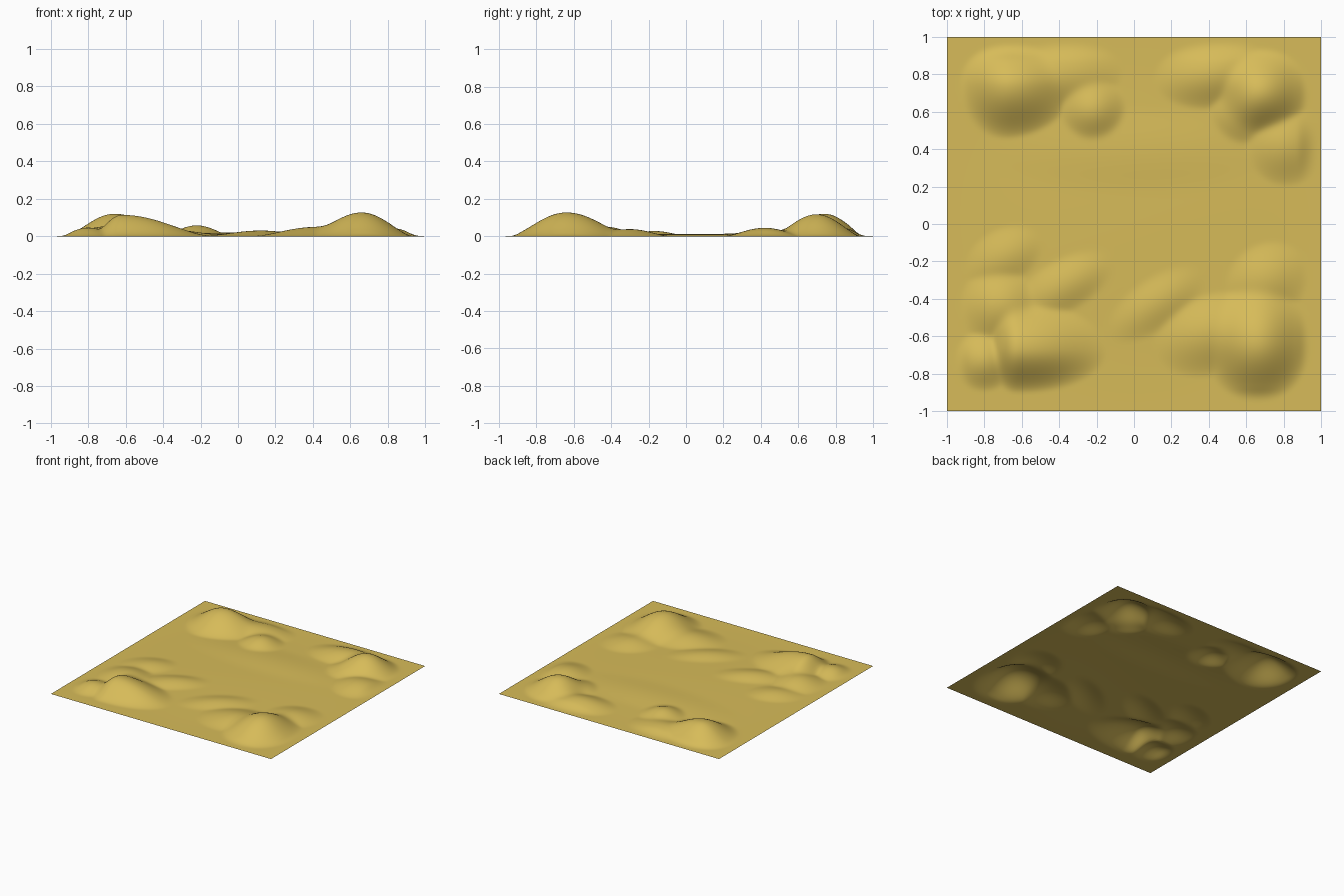
import bpy, bmesh, math

N = 140  # grid resolution

# corner dunes: x, y, height, reach left, right, front, back
CORNERS = [
    (-0.62, -0.67, 0.114, 0.17, 0.50, 0.24, 0.29),
    (0.66, -0.64, 0.127, 0.30, 0.29, 0.32, 0.36),
    (-0.66, 0.74, 0.120, 0.28, 0.36, 0.30, 0.24),
    (0.67, 0.70, 0.117, 0.25, 0.27, 0.25, 0.25),
]
# round mounds: x, y, height, radius
MOUNDS = [
    (-0.80, -0.73, 0.046, 0.17),
    (-0.71, -0.44, 0.052, 0.23),
    (-0.22, 0.61, 0.058, 0.20),
    (0.80, 0.42, 0.045, 0.23),
    (0.58, 0.60, 0.045, 0.20),
]
# long low ridges: x, y, height, half length, half width, turn in degrees
RIDGES = [
    (0.42, 0.80, 0.050, 0.34, 0.20, 10),
    (0.42, -0.58, 0.050, 0.36, 0.24, 15),
    (0.12, -0.42, 0.030, 0.36, 0.17, 35),
    (-0.36, -0.32, 0.034, 0.34, 0.17, 30),
    (0.70, -0.30, 0.038, 0.25, 0.22, 30),
    (-0.68, -0.17, 0.028, 0.25, 0.17, 30),
    (-0.36, 0.80, 0.040, 0.32, 0.20, 0),
    (0.0, 0.38, 0.018, 0.85, 0.30, 0),
    (0.0, 0.0, 0.013, 0.95, 0.95, 0),
]

DUNES = [(*c, 0) for c in CORNERS]
DUNES += [(x, y, h, r, r, r, r, 0) for x, y, h, r in MOUNDS]
DUNES += [(x, y, h, a, a, b, b, t) for x, y, h, a, b, t in RIDGES]


def smooth(t):
    t = max(0.0, min(1.0, t))
    return t * t * (3 - 2 * t)


def height(x, y):
    total = 0.0
    for cx, cy, h, left, right, front, back, turn in DUNES:
        c, s = math.cos(math.radians(turn)), math.sin(math.radians(turn))
        u, v = (x - cx) * c + (y - cy) * s, (y - cy) * c - (x - cx) * s
        d = (u / (right if u > 0 else left)) ** 2 + (v / (back if v > 0 else front)) ** 2
        if d < 1:
            total += (h * (1 - d) ** 2) ** 2.5   # soft maximum of all dunes
    # fade to a flat border
    return total ** 0.4 * smooth((1 - max(abs(x), abs(y))) / 0.13)


# sand sheet
bm = bmesh.new()
bmesh.ops.create_grid(bm, x_segments=N, y_segments=N, size=1.0)
for v in bm.verts:
    v.co.z = height(v.co.x, v.co.y)
for f in bm.faces:
    f.smooth = True
mesh = bpy.data.meshes.new("sand_ground")
bm.to_mesh(mesh)
bm.free()
sand = bpy.data.materials.new("sand")
sand.diffuse_color = (0.68, 0.50, 0.10, 1)
mesh.materials.append(sand)
ground = bpy.data.objects.new("sand_ground", mesh)
bpy.context.collection.objects.link(ground)
